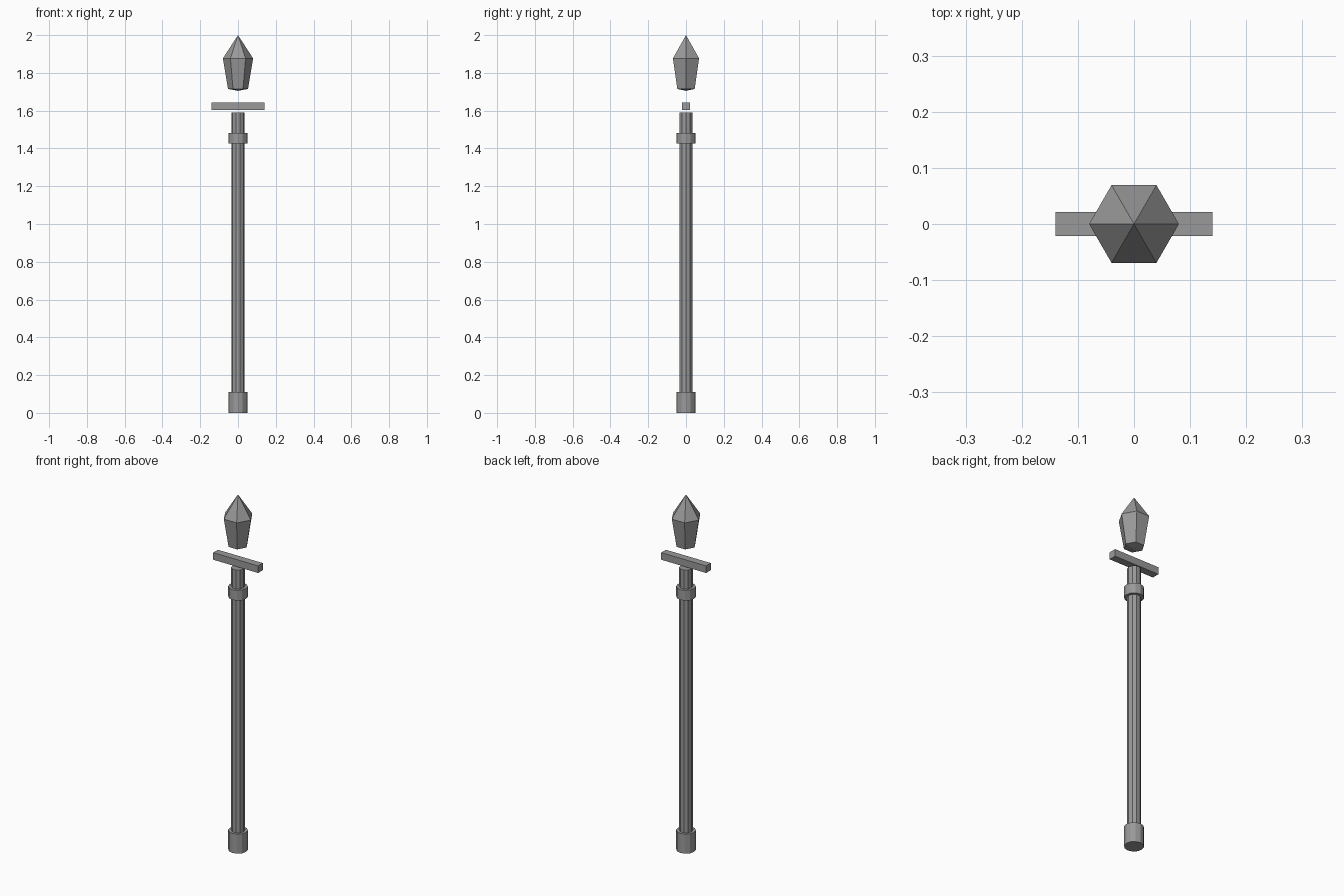
import bpy, bmesh, math

if "Cube" in bpy.data.objects:
    bpy.data.objects.remove(bpy.data.objects["Cube"])

grey = bpy.data.materials.new("stone_grey")
grey.diffuse_color = (0.32, 0.32, 0.32, 1)
grey.use_nodes = True
grey.node_tree.nodes["Principled BSDF"].inputs["Base Color"].default_value = grey.diffuse_color


def finish(name, bm):
    bmesh.ops.recalc_face_normals(bm, faces=bm.faces)
    me = bpy.data.meshes.new(name)
    bm.to_mesh(me)
    bm.free()
    me.materials.append(grey)
    ob = bpy.data.objects.new(name, me)
    bpy.context.collection.objects.link(ob)
    return ob


def lathe(name, profile, sides):
    """Faceted solid from (radius, z) rings; radius 0 makes a point."""
    bm = bmesh.new()
    rings = []
    for r, z in profile:
        if r == 0:
            rings.append([bm.verts.new((0, 0, z))] * sides)
        else:
            rings.append([bm.verts.new((r * math.cos(math.tau * i / sides),
                                        r * math.sin(math.tau * i / sides), z))
                          for i in range(sides)])
    for a, b in zip(rings, rings[1:]):
        for i in range(sides):
            j = (i + 1) % sides
            bm.faces.new(list(dict.fromkeys((a[i], a[j], b[j], b[i]))))
    for ring in (rings[0], rings[-1]):
        if len(set(ring)) > 1:
            bm.faces.new(ring)
    return finish(name, bm)


# Staff: foot, pole and collar
lathe("foot_ferrule", [(0.05, 0), (0.05, 0.11)], 12)
lathe("pole", [(0.035, 0.01), (0.035, 1.59)], 10)
lathe("collar", [(0.05, 1.425), (0.05, 1.483)], 12)

# Floating crossbar
bm = bmesh.new()
bmesh.ops.create_cube(bm, size=1)
bmesh.ops.scale(bm, vec=(0.28, 0.042, 0.04), verts=bm.verts)
bmesh.ops.translate(bm, vec=(0, 0, 1.623), verts=bm.verts)
finish("crossbar", bm)

# Floating six-sided crystal
lathe("crystal", [(0, 1.705), (0.053, 1.715), (0.08, 1.877), (0, 2.0)], 6)
